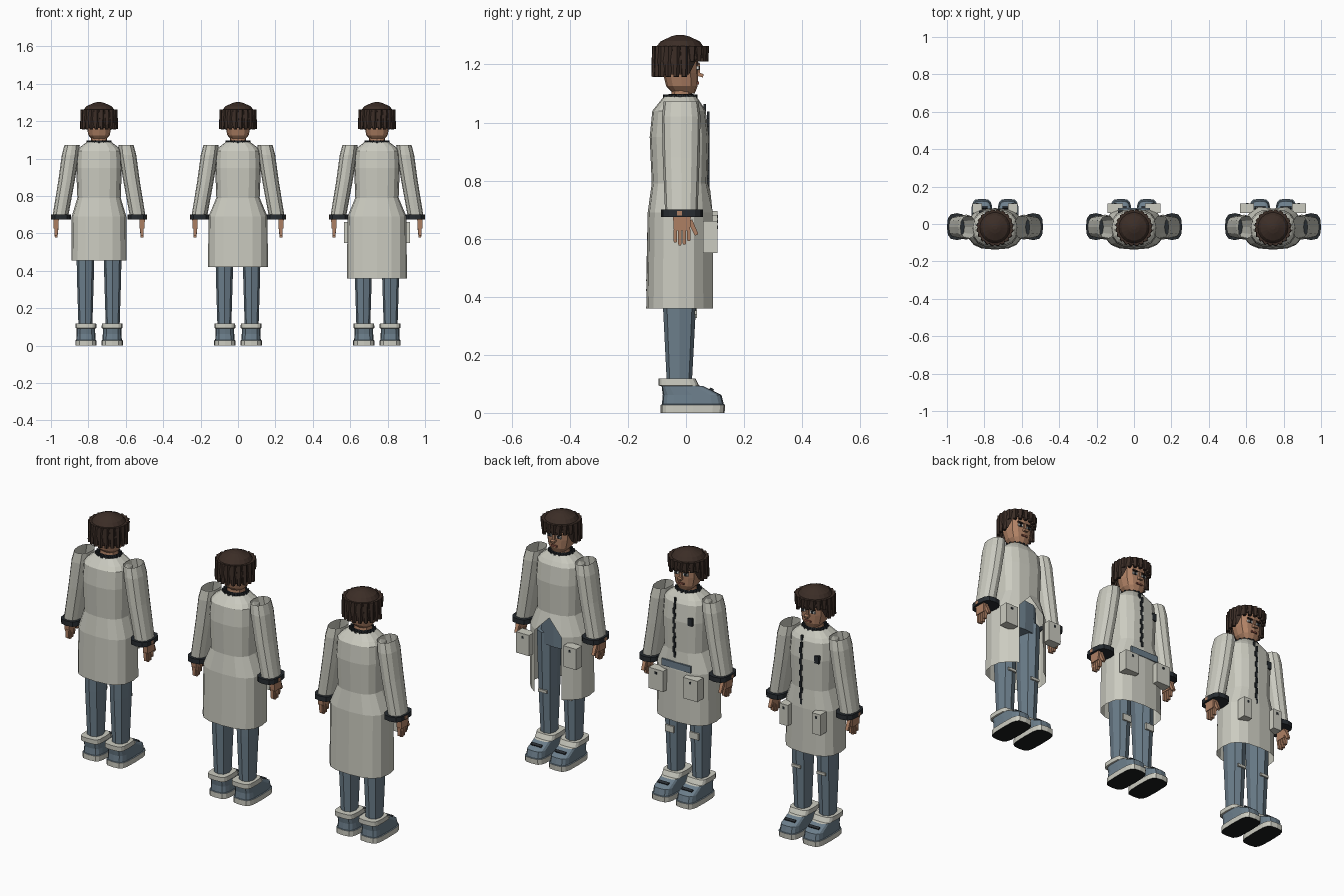
import bpy, bmesh
from math import sin, cos, pi, radians
from mathutils import Matrix, Vector

if "Cube" in bpy.data.objects:
    bpy.data.objects.remove(bpy.data.objects["Cube"], do_unlink=True)

COLOURS = {
    "coat_cream": (0.60, 0.60, 0.53), "denim_blue": (0.15, 0.21, 0.26),
    "hair_brown": (0.045, 0.027, 0.02), "skin": (0.43, 0.22, 0.13),
    "trim_dark": (0.02, 0.025, 0.03), "sole_black": (0.01, 0.012, 0.012),
    "eye_white": (0.7, 0.7, 0.66), "lip_red": (0.27, 0.09, 0.06),
}
MATS = []
for name, rgb in COLOURS.items():
    m = bpy.data.materials.new(name)
    m.use_nodes = True
    m.diffuse_color = (*rgb, 1)
    m.node_tree.nodes["Principled BSDF"].inputs["Base Color"].default_value = (*rgb, 1)
    MATS.append(m)
CREAM, BLUE, HAIR, SKIN, DARK, BLACK, WHITE, LIP = range(8)


def finish(bm, name, cx, recalc=True):
    """Turn a bmesh into a flat-shaded object standing at x = cx."""
    if recalc:
        bmesh.ops.recalc_face_normals(bm, faces=bm.faces)
    me = bpy.data.meshes.new(name)
    bm.to_mesh(me)
    bm.free()
    for m in MATS:
        me.materials.append(m)
    ob = bpy.data.objects.new(name, me)
    ob.location.x = cx
    bpy.context.collection.objects.link(ob)
    return ob


def spow(v, p):
    return (1 if v > 0 else -1) * abs(v) ** p if abs(v) > 1e-6 else 0


def loft(bm, sections, mat, n=12, p=0.8, caps=(True, True), x=0):
    """Stack rounded rings (z, half width, back y, front y, optional x shift)."""
    rings = []
    for z, hx, y0, y1, *dx in sections:
        ox = x + (dx[0] if dx else 0)
        rings.append([bm.verts.new((ox + hx * spow(cos(2 * pi * k / n), p),
                                    (y0 + y1) / 2 + (y1 - y0) / 2 * spow(sin(2 * pi * k / n), p), z))
                      for k in range(n)])
    band = mat if isinstance(mat, list) else [mat] * len(rings)
    for i, (a, b) in enumerate(zip(rings, rings[1:])):
        for k in range(n):
            f = bm.faces.new((a[k], a[(k + 1) % n], b[(k + 1) % n], b[k]))
            f.material_index = band[i]
    if caps[0]:
        bm.faces.new(rings[0][::-1]).material_index = BLACK if band[0] == CREAM and BLUE in band else band[0]
    if caps[1]:
        bm.faces.new(rings[-1]).material_index = band[len(rings) - 2]
    return rings


def box(bm, centre, size, mat, rot=None, taper=1):
    """A box whose lower end may taper."""
    M = Matrix.Translation(centre) @ (rot or Matrix()) @ Matrix.Diagonal((*size, 1))
    vs = bmesh.ops.create_cube(bm, size=1)["verts"]
    for v in vs:
        if v.co.z < 0:
            v.co.x *= taper
            v.co.y *= taper
    bmesh.ops.transform(bm, matrix=M, verts=vs)
    for f in {f for v in vs for f in v.link_faces}:
        f.material_index = mat


def head(cx, tag):
    # Skull, neck and face
    bm = bmesh.new()
    loft(bm, [(1.06, .045, -.055, .025), (1.12, .043, -.05, .02)], SKIN, 10)
    loft(bm, [(1.10, .035, -.045, .03), (1.125, .057, -.068, .04), (1.17, .066, -.08, .042),
              (1.24, .066, -.08, .042)], SKIN, 12, .8)
    box(bm, (0, .045, 1.165), (.022, .03, .012), SKIN, Matrix.Rotation(radians(-15), 4, 'X'))
    box(bm, (0, .042, 1.185), (.014, .014, .035), SKIN)
    box(bm, (0, .041, 1.136), (.034, .008, .009), LIP)
    for s in (-1, 1):
        box(bm, (s * .027, .040, 1.188), (.026, .008, .012), WHITE)
        box(bm, (s * .027, .042, 1.188), (.012, .008, .013), DARK)
        box(bm, (s * .027, .042, 1.203), (.032, .008, .006), HAIR)
    finish(bm, "head_" + tag, cx)

    # Bowl of hair, raised over the face, with hanging locks
    bm = bmesh.new()
    rings = loft(bm, [(1.165, .088, -.108, .068), (1.21, .094, -.114, .072), (1.25, .09, -.112, .07),
                      (1.28, .068, -.088, .048), (1.297, .03, -.05, .01), (1.302, .012, -.03, -.01)],
                 HAIR, 18, 1, (False, True))
    for v in rings[0] + rings[1]:
        if v.co.y > .015:
            v.co.z = max(v.co.z, 1.222)
    count = 20
    for k in range(count):
        a = 2 * pi * (k + .5) / count
        low = 1.21 if sin(a) > .45 else 1.157
        vs = bmesh.ops.create_cone(bm, cap_ends=True, segments=5, radius1=.010, radius2=.017,
                                   depth=1.262 - low)["verts"]
        M = (Matrix.Translation((.088 * cos(a), -.02 + .086 * sin(a), (1.262 + low) / 2))
             @ Matrix.Rotation(a, 4, 'Z') @ Matrix.Rotation(radians(-5), 4, 'Y'))
        bmesh.ops.transform(bm, matrix=M, verts=vs)
        for f in {f for v in vs for f in v.link_faces}:
            f.material_index = HAIR
    finish(bm, "hair_" + tag, cx)


def coat(cx, tag, hem, hip, style):
    # Coat body, left open below
    bm = bmesh.new()
    rings = loft(bm, [(hem, hip, -.137, .085), (.69, hip - .002, -.132, .083), (.79, .116, -.118, .074),
                      (.95, .122, -.125, .079), (1.04, .118, -.116, .068), (1.06, .104, -.1, .056),
                      (1.09, .064, -.076, .036)], CREAM, 16, .75, (False, False))
    mid = 4
    if style == "open":
        doomed = [f for f in bm.faces if f.calc_center_median().z < .69
                  and f.calc_center_median().y > .07]
        bmesh.ops.delete(bm, geom=doomed, context='FACES')
        rings[1][mid].co.z = .77
        for r in rings[:2]:
            for k in (mid - 1, mid + 1):
                r[k].co.y += .015
    finish(bm, "coat_" + tag, cx)

    # Dark neck band with small teeth
    bm = bmesh.new()
    loft(bm, [(1.075, .052, -.064, .03), (1.098, .05, -.06, .026)], DARK, 12, .9, (False, False))
    for k in range(16):
        a = 2 * pi * k / 16
        box(bm, (.059 * cos(a), -.02 + .052 * sin(a), 1.09), (.016, .01, .012), DARK,
            Matrix.Rotation(a, 4, 'Z'))
    finish(bm, "collar_" + tag, cx)

    # Zip and chest badge
    if style != "open":
        bm = bmesh.new()
        end = .77 if style == "gap" else .72
        steps = 12
        for k in range(steps):
            z = 1.05 - (1.05 - end) * k / (steps - 1)
            y = .064 if z > 1.03 else .077
            box(bm, (.015 + .003 * (-1) ** k, y, z), (.01, .009, .028), DARK)
        box(bm, (-.072, .066, .96), (.026, .014, .04), DARK)
        finish(bm, "zip_and_badge_" + tag, cx)

    # Waist gap showing denim
    if style == "gap":
        bm = bmesh.new()
        box(bm, (0, .08, .715), (.17, .009, .035), BLUE)
        finish(bm, "waist_gap_" + tag, cx)

    # Hip pockets with a stud
    px, w, z = {"open": (.138, .075, .605), "gap": (.10, .085, .625), "zip": (.095, .05, .64)}[style]
    bm = bmesh.new()
    for s in (-1, 1):
        box(bm, (s * px, .084, z), (w, .05, .11), CREAM)
        box(bm, (s * px, .108, z + .035), (.012, .006, .012), DARK)
    finish(bm, "pockets_" + tag, cx)


def arms(cx, tag):
    for s, side in ((1, "left"), (-1, "right")):
        # Open sleeve
        bm = bmesh.new()
        loft(bm, [(.69, .042, -.072, .04, s * .207), (.88, .044, -.08, .047, s * .174),
                  (1.02, .046, -.083, .05, s * .153), (1.072, .041, -.077, .043, s * .144)],
             CREAM, 12, .85, (False, False))
        finish(bm, f"{side}_sleeve_{tag}", cx)
        # Cuff
        bm = bmesh.new()
        loft(bm, [(.675, .053, -.086, .058), (.70, .053, -.086, .058)], DARK, 12, .7, x=s * .204)
        box(bm, (s * .256, -.022, .687), (.003, .018, .016), SKIN)
        finish(bm, f"{side}_cuff_{tag}", cx)
        # Hand, fingers and thumb
        bm = bmesh.new()
        box(bm, (s * .23, -.014, .655), (.03, .062, .055), SKIN, taper=.9)
        for k in range(4):
            length = (.045, .055, .052, .04)[k]
            box(bm, (s * .229, -.037 + .0155 * k, .632 - length / 2), (.02, .0135, length), SKIN, taper=.75)
        box(bm, (s * .226, .025, .638), (.02, .017, .055), SKIN, Matrix.Rotation(radians(25), 4, 'X'), .75)
        finish(bm, f"{side}_hand_{tag}", cx)


def legs(cx, tag, patch):
    # Hips
    bm = bmesh.new()
    loft(bm, [(.60, .11, -.09, .045), (.76, .10, -.09, .05)], BLUE, 12)
    finish(bm, "hips_" + tag, cx)
    for s, side in ((1, "left"), (-1, "right")):
        # Trouser leg with knee patch
        bm = bmesh.new()
        loft(bm, [(.10, .037, -.066, .02), (.36, .045, -.079, .034), (.66, .05, -.088, .045)],
             BLUE, 8, .8, x=s * .073)
        box(bm, (s * .073, .033, .345), (.05, .009, patch), CREAM)
        finish(bm, f"{side}_leg_{tag}", cx)
        # Shoe: sole, upper, ankle band, lace
        bm = bmesh.new()
        loft(bm, [(0, .057, -.087, .133), (.028, .057, -.087, .135), (.03, .052, -.083, .13),
                  (.062, .05, -.08, .122), (.092, .049, -.084, .06), (.094, .056, -.095, .045),
                  (.118, .055, -.095, .033)],
             [CREAM, BLUE, BLUE, BLUE, CREAM, CREAM], 16, .5, x=s * .07)
        box(bm, (s * .07, .088, .08), (.06, .014, .01), DARK, Matrix.Rotation(radians(-30), 4, 'X'))
        finish(bm, f"{side}_shoe_{tag}", cx)


# Three figures side by side, facing +y
for cx, tag, hem, hip, style, patch in ((-.743, "short", .455, .148, "zip", .014),
                                        (0, "middle", .42, .16, "gap", .035),
                                        (.743, "long", .36, .16, "open", .014)):
    head(cx, tag)
    coat(cx, tag, hem, hip, style)
    arms(cx, tag)
    legs(cx, tag, patch)
